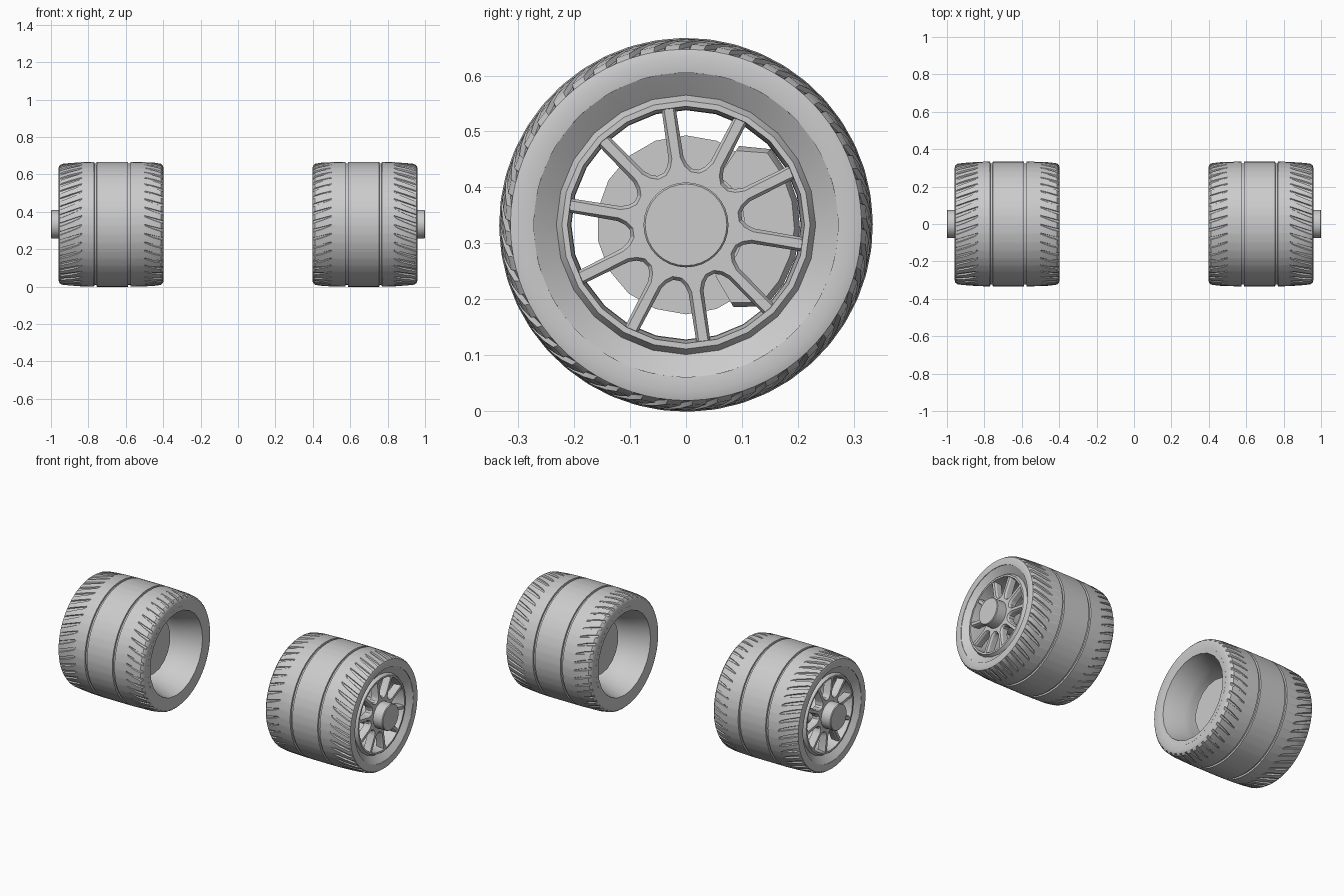
import bpy, bmesh, math
from math import cos, sin, pi, radians

if "Cube" in bpy.data.objects:
    bpy.data.objects.remove(bpy.data.objects["Cube"])

AXLE_Z = 0.333

grey = bpy.data.materials.new("plain grey")
grey.use_nodes = True
grey.diffuse_color = (0.6, 0.6, 0.6, 1)
grey.node_tree.nodes["Principled BSDF"].inputs["Base Color"].default_value = (0.6, 0.6, 0.6, 1)


def polar(x, r, a):
    return (x, r * cos(a), AXLE_Z + r * sin(a))


def finish(name, bm, angle=30):
    """Turn the bmesh into an object mirrored to the other wheel."""
    bmesh.ops.recalc_face_normals(bm, faces=bm.faces)
    mesh = bpy.data.meshes.new(name)
    bm.to_mesh(mesh)
    bm.free()
    mesh.materials.append(grey)
    obj = bpy.data.objects.new(name, mesh)
    bpy.context.collection.objects.link(obj)
    bpy.ops.object.select_all(action='DESELECT')
    obj.select_set(True)
    bpy.context.view_layer.objects.active = obj
    bpy.ops.object.shade_smooth_by_angle(angle=radians(angle))
    mirror = obj.modifiers.new("other_wheel", 'MIRROR')
    mirror.use_axis = (True, False, False)


def skin(bm, rings, closed=True):
    """Bridge rings of points; a closed skin joins the last ring to the first."""
    loops = [[bm.verts.new(p) for p in ring] for ring in rings]
    n = len(loops[0])
    pairs = list(zip(loops, loops[1:]))
    if closed:
        pairs.append((loops[-1], loops[0]))
    else:
        bm.faces.new(loops[0])
        bm.faces.new(loops[-1])
    for a, b in pairs:
        for j in range(n):
            k = (j + 1) % n
            bm.faces.new((a[j], a[k], b[k], b[j]))


def lathe(name, profile, sides, closed=True, angle=30):
    bm = bmesh.new()
    skin(bm, [[polar(x, r, pi / 2 + 2 * pi * j / sides) for j in range(sides)]
              for x, r in profile], closed)
    finish(name, bm, angle)


# Tyre: each ring is (x, radius, slash depth, slash shift, slash width)
TYRE = [
    (0.401, 0.265, 0, 0.08, 0.3),
    (0.397, 0.300, 0, 0.08, 0.3),
    (0.402, 0.314, 0, 0.08, 0.3),
    (0.412, 0.324, 0.007, 0.07, 0.3),
    (0.450, 0.330, 0.006, 0.04, 0.25),
    (0.500, 0.332, 0, 0, 0.1),
    (0.575, 0.334, 0, 0, 0.2),
    (0.576, 0.324, 0, 0, 0.2),
    (0.588, 0.324, 0, 0, 0.2),
    (0.589, 0.334, 0, 0, 0.2),
    (0.670, 0.334, 0, 0, 0.2),
    (0.755, 0.334, 0, 0, 0.2),
    (0.756, 0.324, 0, 0, 0.2),
    (0.768, 0.324, 0, 0, 0.2),
    (0.769, 0.334, 0, 0, 0.2),
    (0.835, 0.332, 0, 0, 0.1),
    (0.850, 0.331, 0.006, 0.015, 0.25),
    (0.895, 0.328, 0.009, 0.06, 0.35),
    (0.942, 0.323, 0.008, 0.11, 0.4),
    (0.955, 0.314, 0, 0.12, 0.4),
    (0.960, 0.298, 0, 0.12, 0.4),
    (0.957, 0.272, 0, 0.12, 0.4),
]
SLASHES = 44


def tyre_ring(x, r, depth, shift, width):
    pts = []
    for s in range(SLASHES):
        for frac, cut in ((0, 0), (0.05, depth), (width, depth), (width + 0.05, 0)):
            pts.append(polar(x, r - cut, shift + 2 * pi * (s + frac) / SLASHES))
    return pts


bm = bmesh.new()
skin(bm, [tyre_ring(*row) for row in TYRE])
finish("tyre", bm)

# Rim: dished lip outside, stepped cone inside
lathe("rim", [(0.957, 0.277), (0.948, 0.264), (0.924, 0.232), (0.942, 0.222),
              (0.942, 0.212), (0.900, 0.206), (0.720, 0.205), (0.560, 0.205),
              (0.520, 0.208), (0.430, 0.236), (0.403, 0.244), (0.400, 0.272)], 24)

# Spoked wheel face: one star outline, extruded with a narrow raised front
SPOKE = ((0.216, 0.0125), (0.122, 0.0135), (0.109, 0.018), (0.101, 0.025))
outline = []
for i in range(10):
    mid = radians(98.5 + 36 * i)
    outline += [(r, mid - math.asin(off / r)) for r, off in reversed(SPOKE)]
    outline += [(r, mid + math.asin(off / r)) for r, off in SPOKE]
bm = bmesh.new()
skin(bm, [[polar(x, r, a) for r, a in outline] for x in (0.895, 0.928)], closed=False)
bmesh.ops.recalc_face_normals(bm, faces=bm.faces)
front = [f for f in bm.faces if f.normal.x > 0.9]
bmesh.ops.inset_region(bm, faces=front, thickness=0.006, depth=0.01)
finish("spokes", bm, 20)

# Hub cap and axle stub
lathe("hub", [(0.57, 0.070), (0.90, 0.076), (0.996, 0.076), (1.0, 0.073)], 32, closed=False)

# Brake disc
lathe("brake_disc", [(0.555, 0.16), (0.60, 0.16)], 18, closed=False)

# Brake caliper: arc block hugging the rear of the disc
bm = bmesh.new()
sections = []
for i in range(9):
    a = radians(-60 + 14.5 * i)
    outer = 0.17 if i in (0, 8) else 0.204
    sections.append([polar(x, r, a) for x, r in
                     ((0.61, 0.105), (0.67, 0.105), (0.67, outer - 0.01),
                      (0.65, outer), (0.61, outer))])
skin(bm, sections, closed=False)
finish("brake_caliper", bm)
